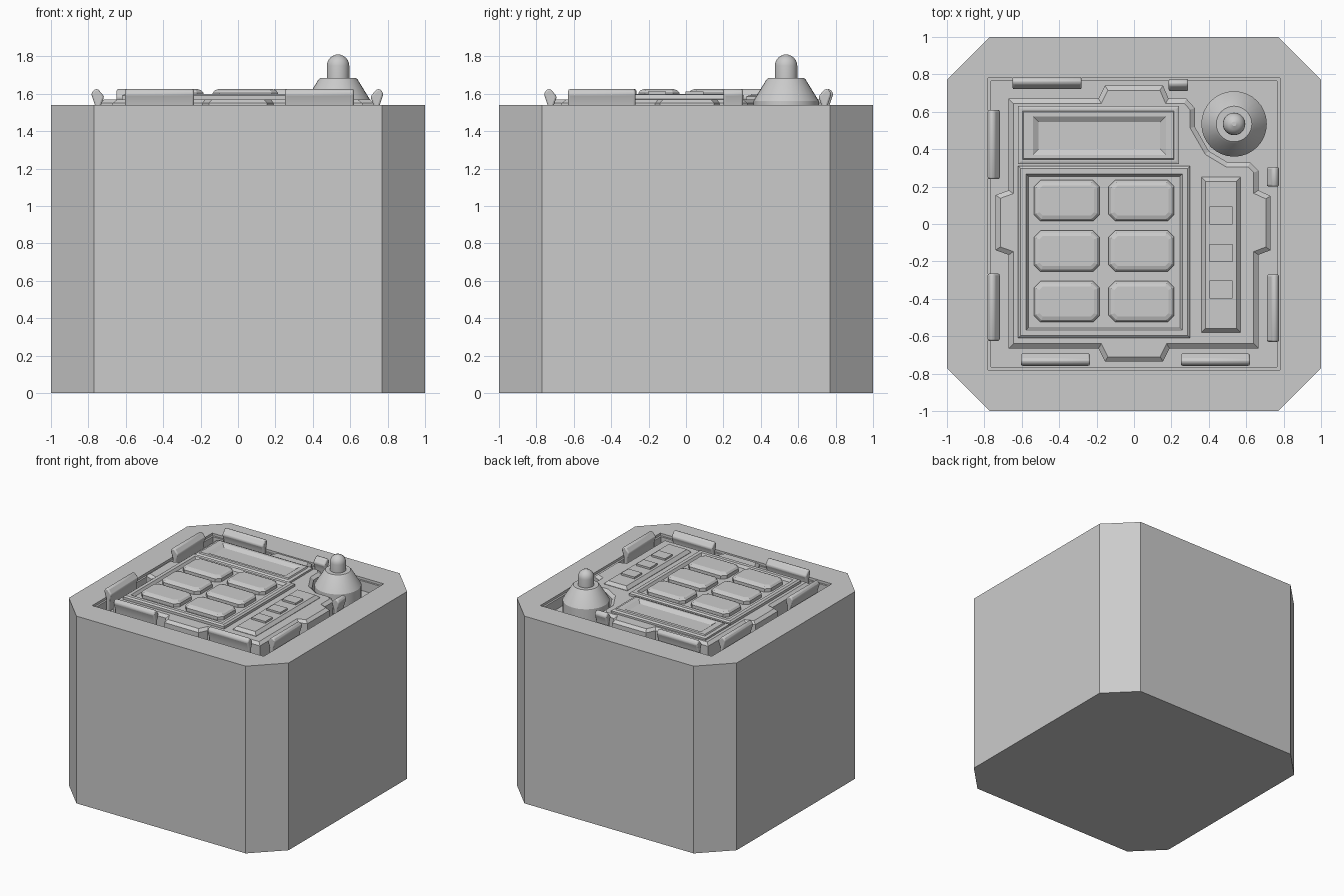
import bpy, bmesh, math
from mathutils import Vector, Matrix

if "Cube" in bpy.data.objects:
    bpy.data.objects.remove(bpy.data.objects["Cube"])


def rect8(x0, x1, y0, y1, c=0.0):
    """Rectangle with cut corners, counter-clockwise, always 8 points."""
    return [(x0 + c, y0), (x1 - c, y0), (x1, y0 + c), (x1, y1 - c),
            (x1 - c, y1), (x0 + c, y1), (x0, y1 - c), (x0, y0 + c)]


def inset(pts, d):
    """Mitred inward offset of a counter-clockwise outline."""
    out, n = [], len(pts)
    for i in range(n):
        a, b, c = (Vector(pts[(i + k) % n]) for k in (-1, 0, 1))
        e, f = (b - a).normalized(), (c - b).normalized()
        n1, n2 = Vector((-e.y, e.x)), Vector((-f.y, f.x))
        out.append(tuple(b + (n1 + n2) * d / (1 + n1.dot(n2))))
    return out


def finish(name, bm):
    bmesh.ops.remove_doubles(bm, verts=bm.verts, dist=1e-5)
    bmesh.ops.recalc_face_normals(bm, faces=bm.faces)
    me = bpy.data.meshes.new(name)
    bm.to_mesh(me)
    bm.free()
    ob = bpy.data.objects.new(name, me)
    bpy.context.collection.objects.link(ob)
    return ob


def smooth(ob, angle=35):
    bpy.ops.object.select_all(action='DESELECT')
    ob.select_set(True)
    bpy.context.view_layer.objects.active = ob
    bpy.ops.object.shade_smooth_by_angle(angle=math.radians(angle))


def loft(name, levels):
    """Skin a stack of (outline, z) loops and cap both ends."""
    bm = bmesh.new()
    loops = [[bm.verts.new((x, y, z)) for x, y in pts] for pts, z in levels]
    for a, b in zip(loops, loops[1:]):
        for i in range(len(a)):
            j = (i + 1) % len(a)
            bm.faces.new((a[i], a[j], b[j], b[i]))
    bm.faces.new(loops[0])
    bm.faces.new(loops[-1])
    return finish(name, bm)


def box_pts(x0, x1, y0, y1):
    return [(x0, y0), (x1, y0), (x1, y1), (x0, y1)]


FLOOR, RIM, DECK = 1.44, 1.54, 1.57

# Body: cut-corner block with a stepped square tray in the top
octo = rect8(-1, 1, -1, 1, 0.23)
lip, tray = rect8(-.78, .78, -.78, .78), rect8(-.765, .765, -.765, .765)
loft("body", [(octo, 0), (octo, RIM), (lip, RIM), (lip, 1.52), (tray, 1.52), (tray, FLOOR)])

# Deck plate with side tabs and a notch around the knob
deck = [(-.67, -.665), (-.19, -.665), (-.155, -.735), (.155, -.735), (.19, -.665),
        (.665, -.665), (.665, -.165), (.73, -.14), (.73, .15), (.665, .18),
        (.665, .285), (.62, .33), (.50, .33), (.40, .39), (.325, .52), (.325, .62),
        (.28, .67), (.185, .67), (.155, .74), (-.155, .74), (-.19, .67),
        (-.67, .67), (-.67, .18), (-.74, .155), (-.74, -.14), (-.67, -.165)]
loft("deck_plate", [(deck, FLOOR), (deck, 1.55), (inset(deck, .025), DECK)])

# Keypad frame: raised border with a sunken floor
key = box_pts(-.62, .30, -.61, .31)
loft("keypad_frame", [(key, DECK - .01), (key, 1.59), (inset(key, .013), 1.60),
                      (inset(key, .042), 1.60), (inset(key, .055), 1.578)])

# Display frame: raised border with a sloping screen recess
disp = box_pts(-.62, .24, .32, .63)
scr = box_pts(-.54, .17, .37, .575)
loft("display_frame", [(disp, DECK - .01), (disp, 1.585), (inset(disp, .013), 1.59),
                       (inset(disp, .025), 1.59), (inset(disp, .03), 1.60),
                       (scr, 1.60), (inset(scr, .03), 1.58)])

# Six keypad buttons
for col, x in enumerate((-.36, .04)):
    for row, y in enumerate((.125, -.145, -.415)):
        p = rect8(x - .175, x + .175, y - .11, y + .11, .035)
        loft(f"key_{col}_{row}", [(p, 1.57), (p, 1.605), (inset(p, .012), 1.619),
                                  (inset(p, .03), 1.625)])

# Side strip with three small square buttons
strip = box_pts(.36, .57, -.58, .25)
loft("side_strip", [(strip, DECK - .01), (strip, DECK + .003), (inset(strip, .022), 1.597)])
for i, y in enumerate((.045, -.155, -.35)):
    p = box_pts(.403, .527, y - .048, y + .048)
    loft(f"strip_button_{i}", [(p, 1.58), (p, 1.612)])

# Knob: turned profile with cone shoulder, stem and round tip
prof = [(.175, FLOOR), (.175, 1.562), (.105, 1.676), (.095, 1.685), (.06, 1.685), (.06, 1.75)]
prof += [(.06 * math.cos(a), 1.75 + .06 * math.sin(a))
         for a in (math.radians(15 * k) for k in range(1, 6))] + [(.012, 1.81)]
SEG = 32
ring = [(math.cos(2 * math.pi * k / SEG), math.sin(2 * math.pi * k / SEG)) for k in range(SEG)]
knob = loft("knob", [([(.535 + r * c, .535 + r * s) for c, s in ring], z) for r, z in prof])
smooth(knob, 25)

# Edge clips: outward-leaning slabs along each tray side
CLIP = [(.732, FLOOR), (.765, FLOOR), (.765, 1.54), (.785, 1.60), (.768, 1.625),
        (.748, 1.625), (.715, 1.585), (.732, 1.54)]


def clip(name, side, a, b, shift):
    """side = quarter turns from +x; a..b is the run along that side."""
    bm = bmesh.new()
    ends = [[bm.verts.new((u + shift, t, z)) for u, z in CLIP] for t in (a, b)]
    n = len(CLIP)
    for i in range(n):
        j = (i + 1) % n
        bm.faces.new((ends[0][i], ends[0][j], ends[1][j], ends[1][i]))
    for e in ends:
        bm.faces.new(e)
    bmesh.ops.rotate(bm, verts=bm.verts, matrix=Matrix.Rotation(side * math.pi / 2, 3, 'Z'))
    ob = finish(name, bm)
    mod = ob.modifiers.new("soft_edges", 'BEVEL')
    mod.width, mod.segments, mod.angle_limit = .01, 2, math.radians(40)
    smooth(ob)


clips = [(0, -.63, -.27, -.007), (0, .20, .305, -.007),
         (1, .28, .65, .003), (1, -.29, -.185, -.007),
         (2, -.61, -.24, 0), (2, .265, .625, 0),
         (3, -.605, -.235, -.025), (3, .25, .62, -.025)]
for i, (side, a, b, s) in enumerate(clips):
    clip(f"edge_clip_{i}", side, a, b, s)
